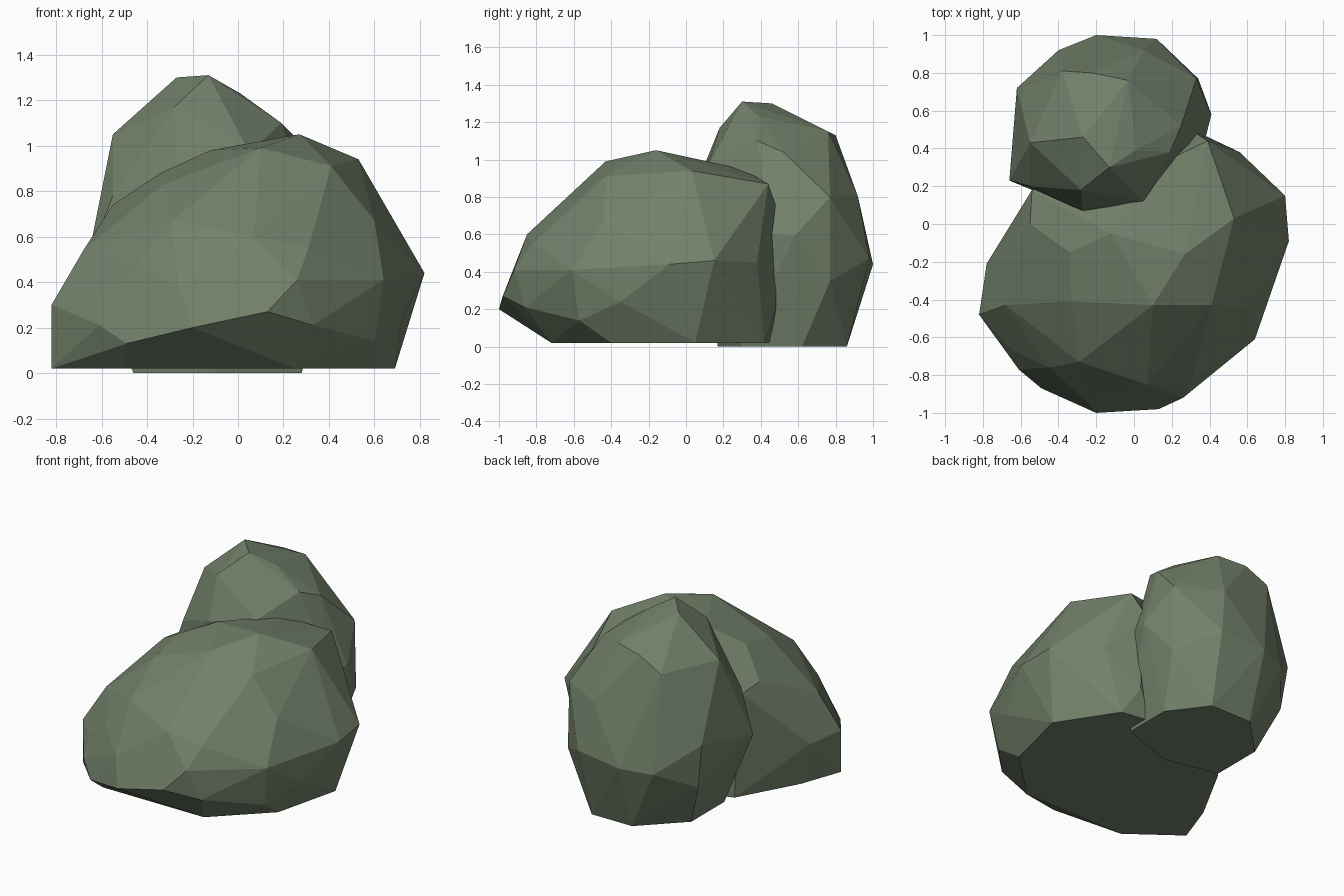
import bpy
import bmesh
from math import radians

# Remove the default cube only
default_cube = bpy.data.objects.get("Cube")
if default_cube:
    bpy.data.objects.remove(default_cube, do_unlink=True)


def make_material(name, colour):
    material = bpy.data.materials.new(name)
    material.use_nodes = True
    material.diffuse_color = colour
    shader = next(node for node in material.node_tree.nodes if node.type == "BSDF_PRINCIPLED")
    shader.inputs["Base Color"].default_value = colour
    return material


def make_rock(name, corners, base_outline, base_height, material):
    """Wrap a faceted convex stone around its corner points and flat base."""
    bm = bmesh.new()
    for corner in corners:
        bm.verts.new(corner)
    for x, y in base_outline:
        bm.verts.new((x, y, base_height))

    hull = bmesh.ops.convex_hull(bm, input=bm.verts, use_existing_faces=False)
    leftovers = set(hull["geom_interior"]) | set(hull["geom_unused"])
    loose = [item for item in leftovers if isinstance(item, bmesh.types.BMVert)]
    bmesh.ops.delete(bm, geom=loose, context="VERTS")

    # Merge nearly coplanar triangles into broad chiselled facets
    bmesh.ops.dissolve_limit(bm, angle_limit=radians(3), verts=bm.verts, edges=bm.edges)
    bmesh.ops.recalc_face_normals(bm, faces=bm.faces)

    mesh = bpy.data.meshes.new(name)
    bm.to_mesh(mesh)
    bm.free()
    mesh.materials.append(material)
    mesh.shade_flat()
    rock = bpy.data.objects.new(name, mesh)
    bpy.context.scene.collection.objects.link(rock)
    return rock


stone_green = make_material("mossy stone green", (0.17, 0.22, 0.145, 1))

# Broad front boulder: crown, shoulders, front brow, foot and back
front_crown = [
    (0.27, -0.16, 1.05), (0.53, 0.03, 0.94), (0.39, 0.44, 0.87),
    (0.1, -0.43, 0.99), (0.41, -0.43, 0.91), (-0.12, -0.05, 0.98),
    (-0.33, -0.41, 0.83), (-0.34, -0.15, 0.88), (-0.55, 0, 0.74),
    (-0.54, 0.18, 0.72), (0.1, 0.3, 0.95),
]
front_sides = [
    (0.6, -0.44, 0.67), (0.82, -0.09, 0.44), (0.8, 0.15, 0.46),
    (0.56, 0.38, 0.45), (0.33, 0.48, 0.75), (0.64, -0.61, 0.41),
    (0.72, -0.35, 0.24), (-0.68, -0.43, 0.54), (-0.78, -0.21, 0.3),
    (-0.82, -0.48, 0.3), (0.35, 0.48, 0.2), (0.6, -0.57, 0.14),
]
front_brow = [
    (0.07, -0.85, 0.6), (0.31, -0.82, 0.55), (-0.29, -0.73, 0.67),
    (-0.26, -0.93, 0.38), (0.13, -0.98, 0.27), (0.26, -0.92, 0.41),
    (-0.2, -1, 0.2), (0.33, -0.86, 0.21), (-0.49, -0.87, 0.13),
    (-0.61, -0.77, 0.21), (-0.64, -0.67, 0.32), (-0.45, -0.76, 0.47),
]
front_base = [
    (-0.82, -0.48), (-0.5, -0.72), (0.25, -0.72), (0.58, -0.4),
    (0.69, 0.05), (0.45, 0.42), (0.25, 0.45), (-0.5, 0.2), (-0.72, -0.2),
]
make_rock("front_boulder", front_crown + front_sides + front_brow,
          front_base, 0.02, stone_green)

# Taller rear boulder: crown, then its flanks
rear_crown = [
    (-0.13, 0.3, 1.31), (-0.27, 0.46, 1.3), (-0.55, 0.43, 1.05),
    (-0.28, 0.18, 1.17), (0.01, 0.39, 1.23), (0.19, 0.38, 1.1),
    (0.25, 0.52, 1.04), (-0.03, 0.76, 1.15), (-0.22, 0.8, 1.13),
    (-0.38, 0.81, 1.05), (0.05, 0.12, 0.97), (-0.27, 0.07, 0.9),
]
rear_flanks = [
    (-0.55, 0.2, 0.78), (-0.66, 0.23, 0.5), (-0.62, 0.72, 0.6),
    (0.33, 0.77, 0.8), (0.41, 0.58, 0.59), (0.38, 0.46, 0.6),
    (0.05, 0.92, 0.8), (0.12, 0.98, 0.47), (-0.2, 1, 0.44),
    (-0.4, 0.92, 0.42), (-0.58, 0.7, 0.3), (0.34, 0.77, 0.35),
]
rear_base = [
    (-0.2, 0.86), (0.1, 0.86), (0.28, 0.62), (0.28, 0.3),
    (-0.1, 0.17), (-0.46, 0.25), (-0.46, 0.6),
]
make_rock("rear_boulder", rear_crown + rear_flanks, rear_base, 0, stone_green)
